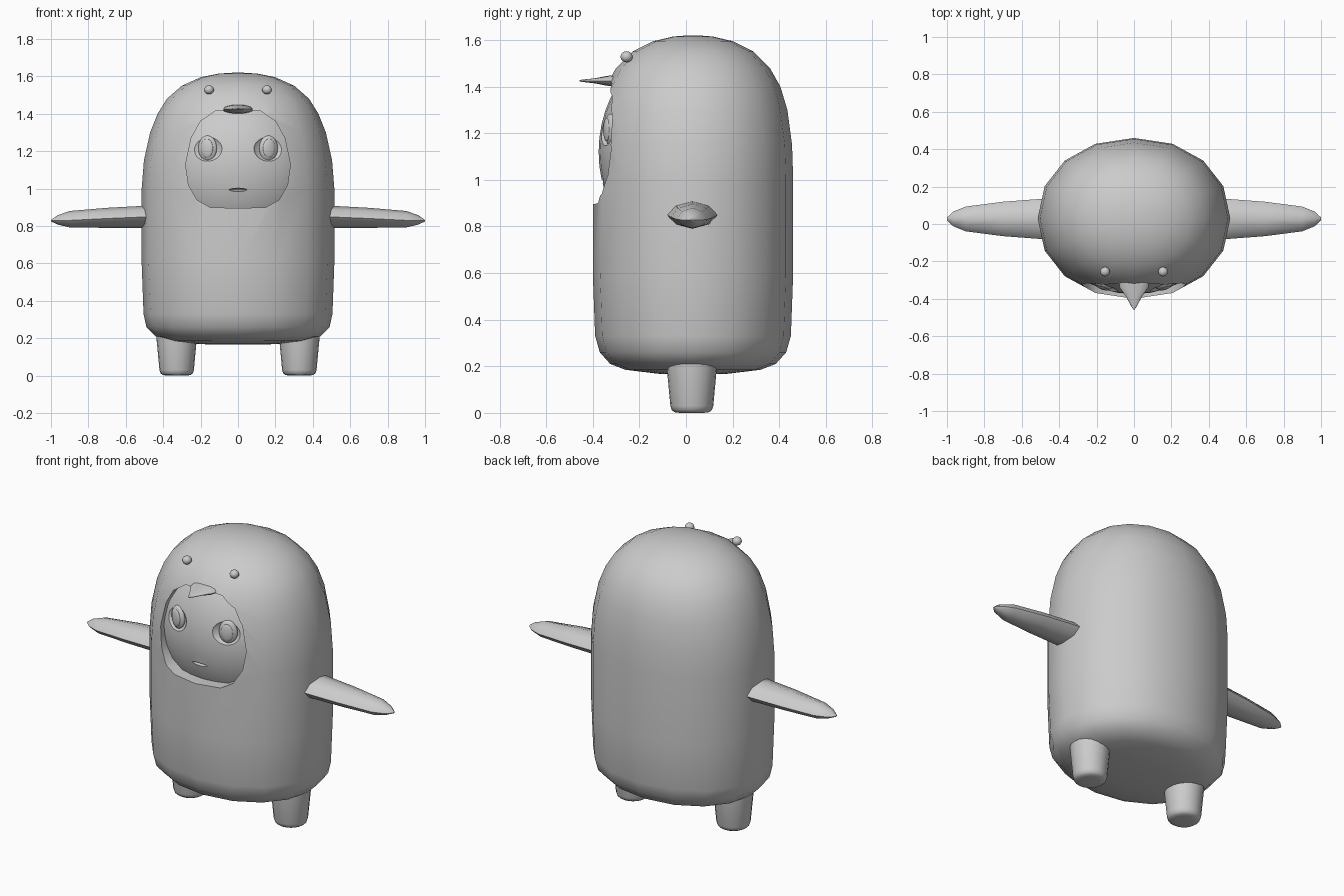
import bpy, bmesh, math
from mathutils import Vector

cube = bpy.data.objects.get("Cube")
if cube:
    bpy.data.objects.remove(cube)

grey = bpy.data.materials.new("plain grey")
grey.use_nodes = True
colour = (0.6, 0.6, 0.6, 1)
grey.diffuse_color = colour
grey.node_tree.nodes["Principled BSDF"].inputs["Base Color"].default_value = colour


def finish(name, bm, angle=40):
    """Turn a bmesh into a smooth shaded object."""
    bmesh.ops.recalc_face_normals(bm, faces=bm.faces)
    mesh = bpy.data.meshes.new(name)
    bm.to_mesh(mesh)
    bm.free()
    mesh.materials.append(grey)
    ob = bpy.data.objects.new(name, mesh)
    bpy.context.collection.objects.link(ob)
    shade(ob, angle)
    return ob


def activate(ob):
    bpy.ops.object.select_all(action='DESELECT')
    ob.select_set(True)
    bpy.context.view_layer.objects.active = ob


def shade(ob, angle):
    activate(ob)
    bpy.ops.object.shade_smooth_by_angle(angle=math.radians(angle))


def loft(name, rings, angle=40):
    """Skin a row of rings and close both ends."""
    bm = bmesh.new()
    loops = [[bm.verts.new(p) for p in ring] for ring in rings]
    n = len(loops[0])
    for a, b in zip(loops, loops[1:]):
        for i in range(n):
            j = (i + 1) % n
            bm.faces.new((a[i], a[j], b[j], b[i]))
    bm.faces.new(loops[0])
    bm.faces.new(loops[-1])
    return finish(name, bm, angle)


def oval(n, ru, rv, power=2.0):
    """Points of a superellipse as (u, v) pairs."""
    pts = []
    for i in range(n):
        a = math.tau * i / n
        c, s = math.cos(a), math.sin(a)
        pts.append((ru * math.copysign(abs(c) ** (2 / power), c),
                    rv * math.copysign(abs(s) ** (2 / power), s)))
    return pts


def ball(name, centre, radii, turn=0, segments=24, rows=14):
    bm = bmesh.new()
    bmesh.ops.create_uvsphere(bm, u_segments=segments, v_segments=rows, radius=1)
    ob = finish(name, bm, 60)
    ob.location, ob.scale = centre, radii
    ob.rotation_euler.z = turn
    return ob


def carve(ob, cutter, angle=40):
    """Cut a helper out of an object and keep the helper hidden."""
    mod = ob.modifiers.new("cut", 'BOOLEAN')
    mod.operation, mod.solver, mod.object = 'DIFFERENCE', 'EXACT', cutter
    activate(ob)
    bpy.ops.object.modifier_apply(modifier=mod.name)
    shade(ob, angle)
    bpy.data.objects.remove(cutter)


# Rounded body: height, half width, half depth
MID = 0.03
profile = [(.165, .03, .03), (.168, .2, .15), (.185, .36, .29), (.21, .44, .355),
           (.26, .49, .4), (.33, .505, .42), (.6, .515, .43), (1.0, .515, .43),
           (1.15, .503, .425), (1.3, .47, .405), (1.4, .43, .375), (1.48, .38, .33),
           (1.55, .3, .26), (1.595, .2, .17), (1.615, .1, .085), (1.62, .02, .02)]
body = loft("body", [[(x, MID + y, z) for x, y in oval(16, rx, ry, 2.1)]
                     for z, rx, ry in profile])

# Face opening
half = [(0, 1.425), (.12, 1.415), (.2, 1.36), (.25, 1.27), (.28, 1.13),
        (.265, 1.02), (.22, .94), (.15, .9), (0, .895)]
outline = half + [(-x, z) for x, z in reversed(half[1:-1])]
carve(body, loft("opening_cutter", [[(x, y, z) for x, z in outline] for y in (-.7, -.2)]))

# Head inside the opening, with eye sockets and a mouth slit
head = ball("head", (0, 0, 1.12), (.45, .375, .46), segments=32, rows=24)
for side in (-1, 1):
    carve(head, ball("socket_cutter", (side * .165, -.352, 1.22), (.088, .04, .075), side * .32))
carve(head, ball("mouth_cutter", (0, -.365, .993), (.05, .03, .009)))

for side, tag in ((1, "left"), (-1, "right")):
    # Eyes of the face
    ball(tag + "_eye", (side * .163, -.323, 1.215), (.052, .024, .068), side * .32)
    ball(tag + "_iris", (side * .166, -.340, 1.215), (.034, .012, .05), side * .32)

    # Small bead eyes on the hood
    ball(tag + "_bead_eye", (side * .155, -.255, 1.528), (.026, .026, .024), segments=12, rows=8)

    # Flippers: x, half depth, top, ridge and bottom heights
    rings = []
    for x, r, top, ridge, low in ((.46, .11, .91, .85, .79), (.7, .092, .897, .84, .79),
                                  (.9, .066, .88, .83, .792), (.965, .04, .857, .828, .808),
                                  (1.0, .008, .832, .828, .824)):
        rings.append([(side * x, MID - .003 + u, ridge + (v * (top - ridge) if v > 0 else v * (ridge - low)))
                      for u, v in oval(8, r, 1, 1.7)])
    loft(tag + "_flipper", rings, 50)

    # Legs
    rings = [[(side * .328 + u, .025 + v, z) for u, v in oval(20, r, r)]
             for z, r in ((.3, .115), (.2, .108), (.03, .092), (.012, .086), (.003, .074), (0, .05))]
    loft(tag + "_leg", rings, 60)

# Beak
loft("beak", [[(u, y, 1.425 + v) for u, v in oval(12, w, h)]
              for y, w, h in ((-.28, .085, .026), (-.34, .076, .021), (-.39, .042, .011),
                              (-.445, .012, .005), (-.458, .003, .002))], 60)
